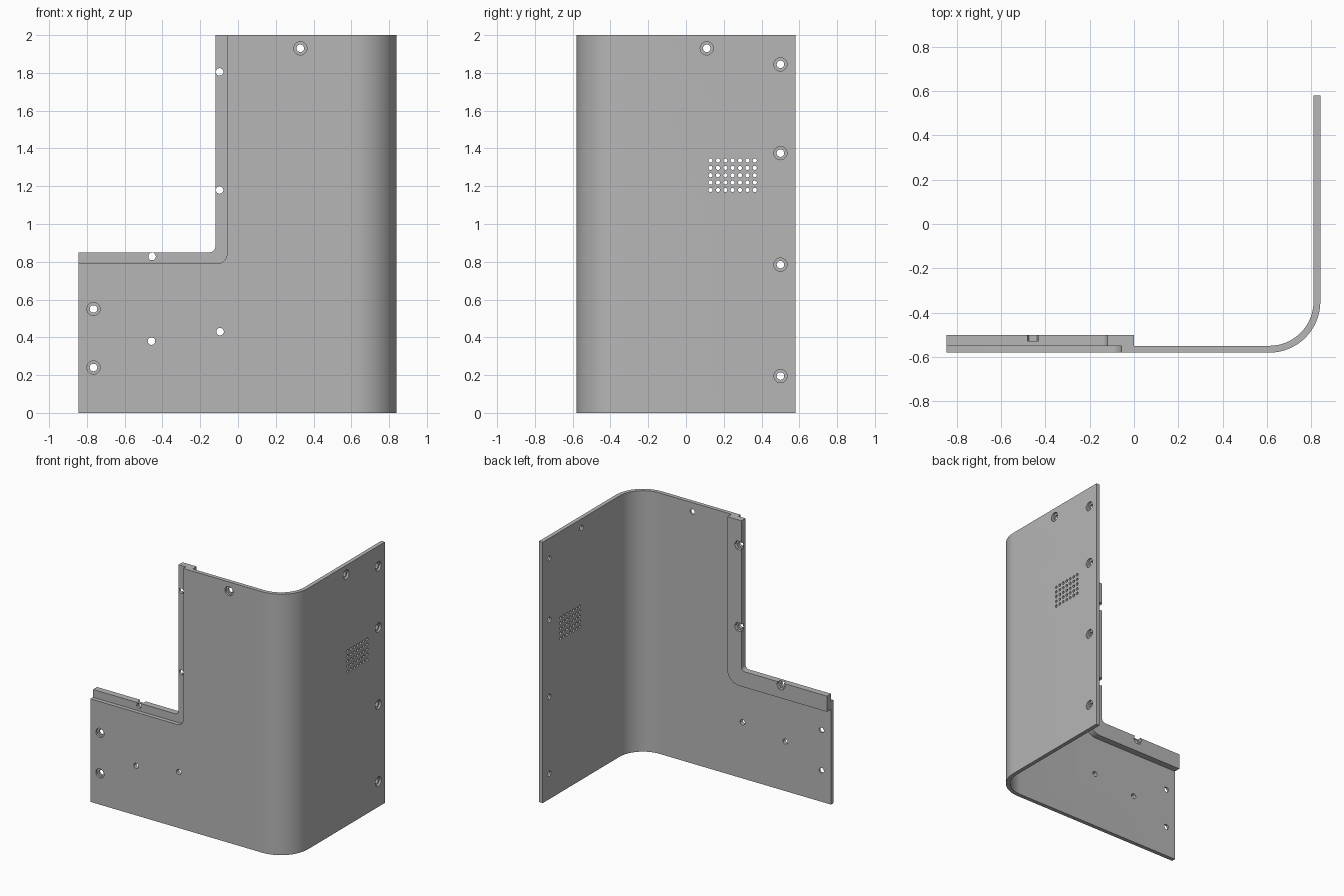
import bpy, bmesh, math
from mathutils import Vector

cube = bpy.data.objects.get("Cube")
if cube:
    bpy.data.objects.remove(cube, do_unlink=True)

# Overall dimensions
LEFT, RIGHT = -0.845, 0.84
FRONT, BACK = -0.58, 0.58
WALL, HEIGHT = 0.031, 2.0
INNER = FRONT + WALL
LIP_BACK = -0.5

grey = bpy.data.materials.new("sheet grey")
grey.use_nodes = True
grey.diffuse_color = (0.47, 0.47, 0.47, 1)
grey.node_tree.nodes["Principled BSDF"].inputs["Base Color"].default_value = grey.diffuse_color


def rounded(corners, steps=16):
    """Outline from (u, v) or (u, v, radius) right-angled corners."""
    out = []
    for i, c in enumerate(corners):
        p = Vector(c[:2])
        if len(c) == 2:
            out.append(p)
            continue
        r = c[2]
        d1 = (Vector(corners[i - 1][:2]) - p).normalized()
        d2 = (Vector(corners[(i + 1) % len(corners)][:2]) - p).normalized()
        centre = p + (d1 + d2) * r
        for k in range(steps + 1):
            a = math.pi / 2 * k / steps
            out.append(centre - r * (d2 * math.cos(a) + d1 * math.sin(a)))
    return out


def disc(u, v, r, n=24):
    return [Vector((u + r * math.cos(math.tau * k / n), v + r * math.sin(math.tau * k / n)))
            for k in range(n)]


def build(name, prisms):
    """Object made of prisms, each (outline, axis, start, end)."""
    place = {"X": lambda u, v, w: (w, u, v),
             "Y": lambda u, v, w: (u, w, v),
             "Z": lambda u, v, w: (u, v, w)}
    bm = bmesh.new()
    for outline, axis, start, end in prisms:
        rings = [[bm.verts.new(place[axis](p.x, p.y, w)) for p in outline]
                 for w in (start, end)]
        bm.faces.new(rings[0])
        bm.faces.new(rings[1][::-1])
        n = len(outline)
        for i in range(n):
            j = (i + 1) % n
            bm.faces.new((rings[0][i], rings[1][i], rings[1][j], rings[0][j]))
    bmesh.ops.recalc_face_normals(bm, faces=bm.faces)
    mesh = bpy.data.meshes.new(name)
    bm.to_mesh(mesh)
    bm.free()
    mesh.materials.append(grey)
    ob = bpy.data.objects.new(name, mesh)
    bpy.context.collection.objects.link(ob)
    return ob


def carve(ob, cutters):
    bpy.ops.object.select_all(action='DESELECT')
    bpy.context.view_layer.objects.active = ob
    ob.select_set(True)
    for cutter in cutters:
        mod = ob.modifiers.new("cut", 'BOOLEAN')
        mod.operation, mod.solver, mod.object = 'DIFFERENCE', 'EXACT', cutter
        bpy.ops.object.modifier_apply(modifier=mod.name)
    bpy.ops.object.shade_smooth_by_angle(angle=math.radians(30))


# Bent panel
panel = build("bent_panel", [(rounded([
    (LEFT, FRONT), (RIGHT, FRONT, 0.23), (RIGHT, BACK), (RIGHT - WALL, BACK),
    (RIGHT - WALL, INNER, 0.23 - WALL), (LEFT, INNER)]), "Z", 0, HEIGHT)])

# Stepped lip behind the cut-out edge
lip = build("window_lip", [(rounded([
    (LEFT, 0.73), (0, 0.73, 0.1), (0, HEIGHT), (-0.12, HEIGHT),
    (-0.12, 0.85, 0.03), (LEFT, 0.85)], 8), "Y", INNER, LIP_BACK)])

# Corner cut-out
notch = build("notch_cutter", [(rounded([
    (-1, 0.79), (-0.057, 0.79, 0.055), (-0.057, 2.2), (-1, 2.2)], 8), "Y", -0.8, -0.3)])

# Hole positions
front_screws = [(0.33, 1.93), (-0.765, 0.55), (-0.765, 0.24)]
side_screws = [(0.11, 1.93)] + [(0.5, z) for z in (1.845, 1.375, 0.785, 0.195)]
lip_holes = [(-0.097, 1.805), (-0.097, 1.18), (-0.455, 0.828)]
plain_holes = [(-0.458, 0.38), (-0.095, 0.43)]
vents = [(0.13 + 0.039 * i, 1.18 + 0.039 * j) for i in range(7) for j in range(5)]

# Through holes and vent grille
bores = [(disc(*p, 0.02), "Y", -0.8, -0.3) for p in front_screws + lip_holes + plain_holes]
bores += [(disc(*p, 0.02), "X", 0.7, 1) for p in side_screws]
bores += [(disc(*p, 0.011, 16), "X", 0.7, 1) for p in vents]
bore_cutter = build("bore_cutter", bores)

# Screw head recesses and hexagonal nut pockets
recesses = [(disc(*p, 0.035), "Y", -0.8, FRONT + 0.016) for p in front_screws]
recesses += [(disc(*p, 0.035), "X", RIGHT - 0.016, 1) for p in side_screws]
recesses += [(disc(*p, 0.037, 6), "Y", -0.527, -0.3) for p in lip_holes]
recess_cutter = build("recess_cutter", recesses)

carve(panel, [notch, bore_cutter, recess_cutter])
carve(lip, [bore_cutter, recess_cutter])
for cutter in (notch, bore_cutter, recess_cutter):
    bpy.data.objects.remove(cutter, do_unlink=True)
